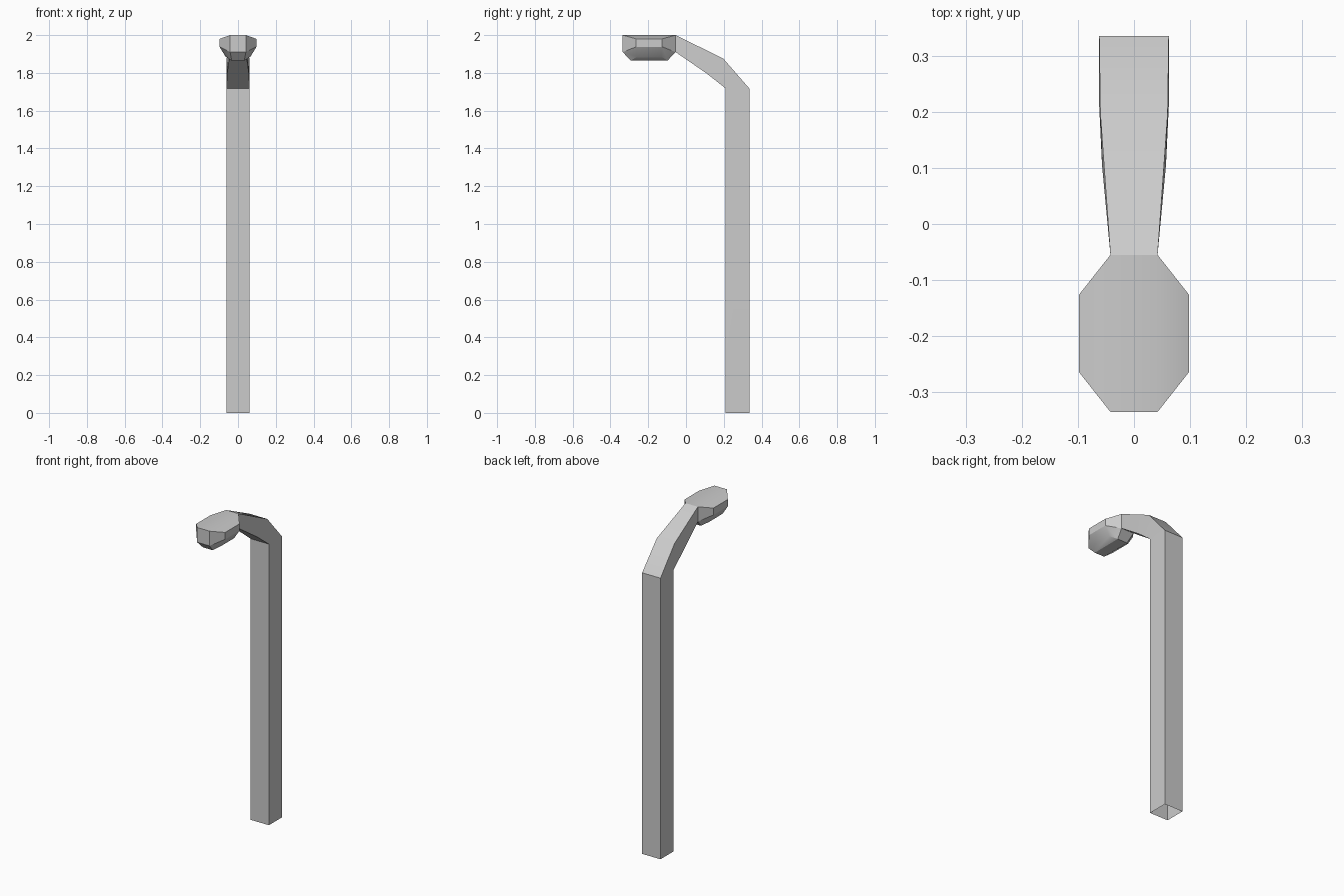
import bpy, bmesh

if "Cube" in bpy.data.objects:
    bpy.data.objects.remove(bpy.data.objects["Cube"])


def loft(name, rings, open_faces=(), cap_first=False, cap_last=False):
    """Bridge successive closed rings with quads; open_faces skips (ring, side)."""
    bm = bmesh.new()
    vr = [[bm.verts.new(p) for p in ring] for ring in rings]
    n = len(vr[0])
    for r in range(len(vr) - 1):
        for i in range(n):
            if (r, i) in open_faces:
                continue
            j = (i + 1) % n
            bm.faces.new((vr[r][i], vr[r][j], vr[r + 1][j], vr[r + 1][i]))
    # Caps are arched: split into a middle strip and two side strips
    for ring, use in ((vr[0], cap_first), (vr[-1], cap_last)):
        if use:
            a, b, c, d, e, f, g, h = ring
            for face in ((a, b, e, f), (b, c, d, e), (f, g, h, a)):
                bm.faces.new(face)
    bmesh.ops.recalc_face_normals(bm, faces=bm.faces)
    me = bpy.data.meshes.new(name)
    bm.to_mesh(me)
    bm.free()
    ob = bpy.data.objects.new(name, me)
    bpy.context.collection.objects.link(ob)
    bpy.ops.object.select_all(action='DESELECT')
    ob.select_set(True)
    bpy.context.view_layer.objects.active = ob
    bpy.ops.object.shade_smooth_by_angle(angle=0.5)
    return ob


def square(inner, outer):
    """Cross-section from (half width, y, z) of its inner and outer edges."""
    (wi, yi, zi), (wo, yo, zo) = inner, outer
    return [(-wi, yi, zi), (wi, yi, zi), (wo, yo, zo), (-wo, yo, zo)]


def octagon(x_end, x_side, y_end, y_side, z_end, z_side, yc=-0.195):
    """Octagon whose end corners and side corners sit at different heights."""
    half = [(-x_end, -y_end, z_end), (x_end, -y_end, z_end),
            (x_side, -y_side, z_side), (x_side, y_side, z_side)]
    ring = half + [(-x, -y, z) for x, y, z in half[:2]]
    ring += [(-x_side, y_side, z_side), (-x_side, -y_side, z_side)]
    return [(x, yc + y, z) for x, y, z in ring]


# Square post with bent, tapering arm (open at the foot and where it meets the lamp)
loft("post_and_arm", [
    square((0.062, 0.21, 0.0), (0.062, 0.335, 0.0)),
    square((0.062, 0.21, 1.718), (0.062, 0.335, 1.718)),
    square((0.057, 0.105, 1.80), (0.060, 0.197, 1.876)),
    square((0.042, -0.055, 1.91), (0.042, -0.055, 2.0)),
])

# Octagonal lamp head, its back face open into the arm
loft("lamp_head", [
    octagon(0.042, 0.098, 0.14, 0.069, 2.0, 1.98),
    octagon(0.042, 0.098, 0.14, 0.069, 1.91, 1.938),
    octagon(0.033, 0.066, 0.097, 0.064, 1.865, 1.886),
], open_faces={(0, 4)}, cap_first=True, cap_last=True)
